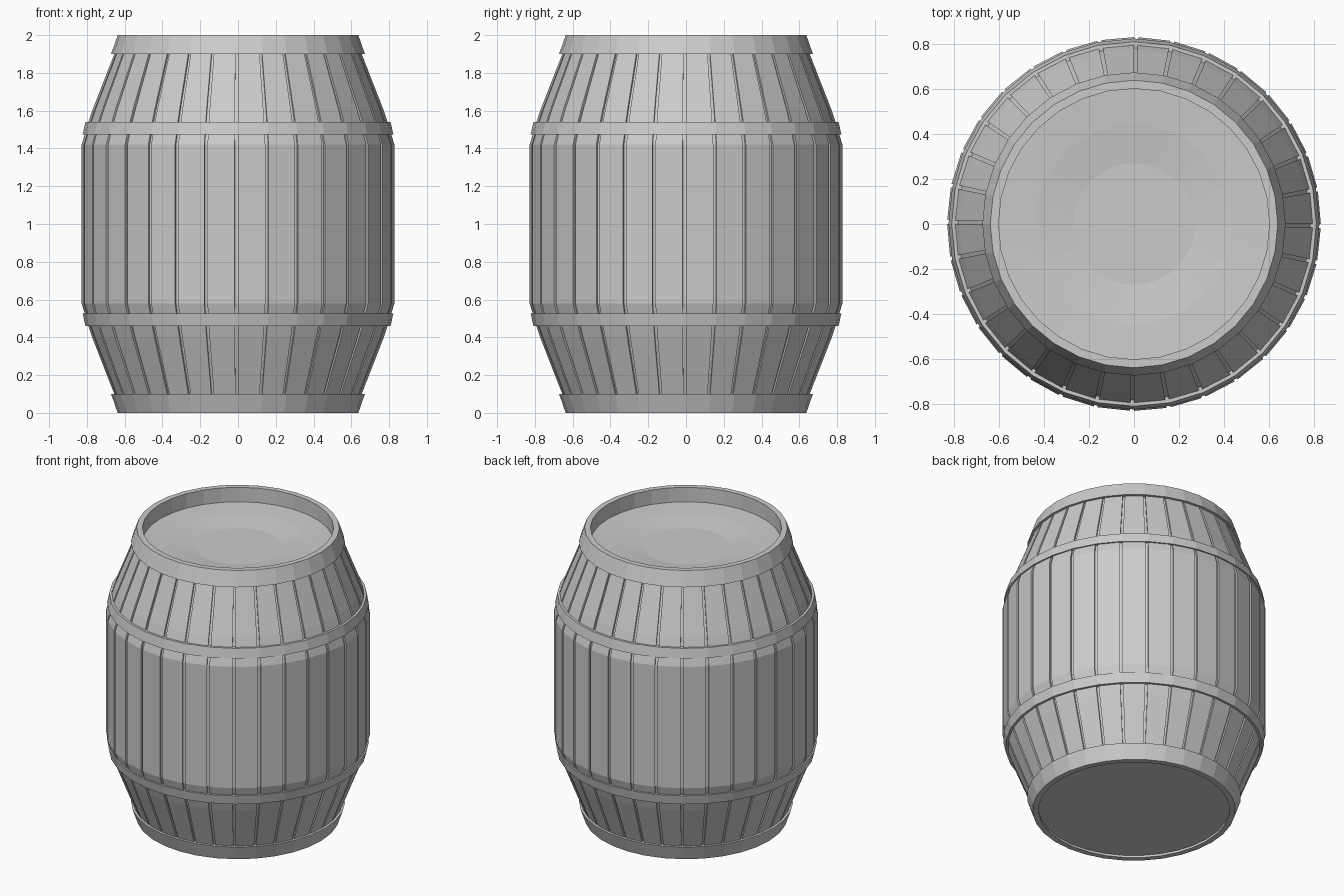
import bpy, bmesh, math

if "Cube" in bpy.data.objects:
    bpy.data.objects.remove(bpy.data.objects["Cube"])

SIDES = 32
STEP = 2 * math.pi / SIDES
GAP = math.radians(1.2)      # width of the seam between staves
DEPTH = 0.012                # depth of the seam

grey = bpy.data.materials.new("plain grey")
grey.diffuse_color = (0.6, 0.6, 0.6, 1)
grey.use_nodes = True
grey.node_tree.nodes["Principled BSDF"].inputs["Base Color"].default_value = grey.diffuse_color


def finish(name, bm):
    bmesh.ops.recalc_face_normals(bm, faces=bm.faces)
    mesh = bpy.data.meshes.new(name)
    bm.to_mesh(mesh)
    bm.free()
    mesh.materials.append(grey)
    obj = bpy.data.objects.new(name, mesh)
    bpy.context.collection.objects.link(obj)
    return obj


def skin(bm, rings, closed):
    n = len(rings[0])
    pairs = list(zip(rings, rings[1:]))
    if closed:
        pairs.append((rings[-1], rings[0]))
    for a, b in pairs:
        for i in range(n):
            j = (i + 1) % n
            bm.faces.new((a[i], a[j], b[j], b[i]))


def lathe(name, profile, closed=True):
    bm = bmesh.new()
    rings = [[bm.verts.new((r * math.cos(k * STEP), r * math.sin(k * STEP), z))
              for k in range(SIDES)] for r, z in profile]
    skin(bm, rings, closed)
    if not closed:
        bm.faces.new(rings[0])
        bm.faces.new(rings[-1])
    return finish(name, bm)


# Staves: 32 flat boards with narrow sunken seams between them
upper = [(0.828, 1.42), (0.81, 1.48), (0.792, 1.54), (0.772, 1.60), (0.655, 1.90), (0.625, 1.98)]
profile = [(r, 2 - z) for r, z in reversed(upper)] + upper
bm = bmesh.new()
rings = []
for r, z in profile:
    ring = []
    for k in range(SIDES):
        a, b = k * STEP, (k + 1) * STEP - GAP
        for ang, rad in ((a, r - DEPTH), (a, r), (b, r), (b, r - DEPTH)):
            ring.append(bm.verts.new((rad * math.cos(ang), rad * math.sin(ang), z)))
    rings.append(ring)
skin(bm, rings, False)
finish("staves", bm)

# Hoops, mirrored top and bottom
end_hoop = [(0.672, 1.90), (0.637, 2.0), (0.60, 2.0), (0.60, 1.88), (0.64, 1.88), (0.64, 1.90)]
mid_hoop = [(0.822, 1.475), (0.808, 1.54), (0.77, 1.54), (0.77, 1.475)]
for label, section in (("end_hoop", end_hoop), ("middle_hoop", mid_hoop)):
    lathe("top_" + label, section)
    lathe("bottom_" + label, [(r, 2 - z) for r, z in section])

# Sunken, slightly dished lid and flat base
lathe("lid", [(0.605, 1.86), (0.605, 1.90), (0.44, 1.89), (0.27, 1.87)], closed=False)
lathe("base", [(0.605, 0.015), (0.605, 0.05)], closed=False)
